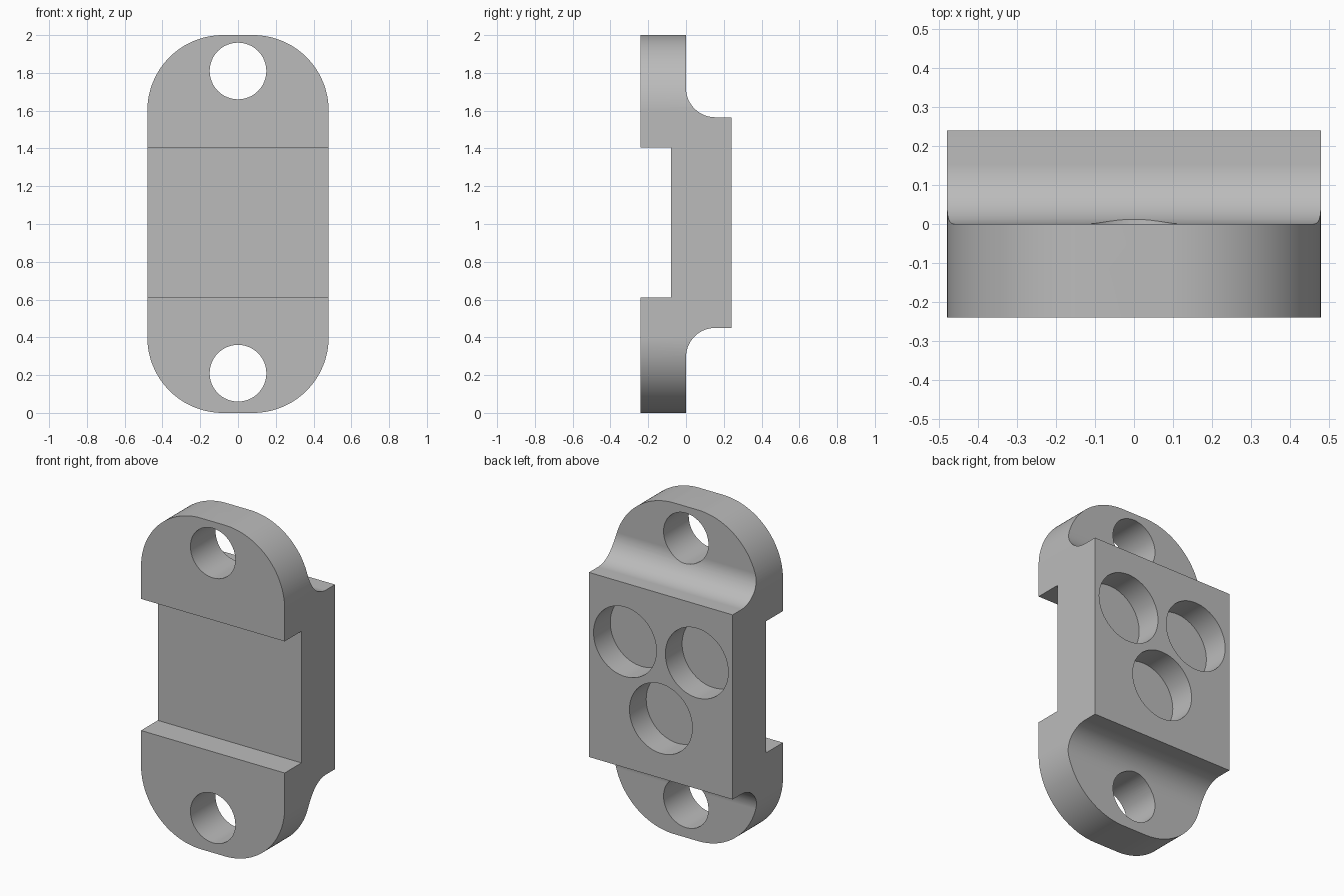
import bpy, bmesh
from math import sin, cos, pi, radians
from mathutils import Vector

cube = bpy.data.objects.get("Cube")
if cube:
    bpy.data.objects.remove(cube)

grey = bpy.data.materials.new("plain grey")
grey.use_nodes = True
grey.diffuse_color = (0.5, 0.5, 0.5, 1)
grey.node_tree.nodes["Principled BSDF"].inputs["Base Color"].default_value = (0.5, 0.5, 0.5, 1)


def arc(cu, cv, r, start, end, steps=24):
    angles = [radians(start + (end - start) * i / steps) for i in range(steps + 1)]
    return [(cu + r * cos(a), cv + r * sin(a)) for a in angles]


def prism(name, points, place, sweep):
    """Extrude a closed 2D outline along the sweep vector."""
    bm = bmesh.new()
    face = bm.faces.new([bm.verts.new(place(u, v)) for u, v in points])
    new = bmesh.ops.extrude_face_region(bm, geom=[face])["geom"]
    bmesh.ops.translate(bm, vec=Vector(sweep),
                        verts=[g for g in new if isinstance(g, bmesh.types.BMVert)])
    bmesh.ops.recalc_face_normals(bm, faces=bm.faces)
    mesh = bpy.data.meshes.new(name)
    bm.to_mesh(mesh)
    bm.free()
    mesh.materials.append(grey)
    obj = bpy.data.objects.new(name, mesh)
    bpy.context.collection.objects.link(obj)
    return obj


def front_prism(name, points, y0, y1):
    return prism(name, points, lambda x, z: (x, y0, z), (0, y1 - y0, 0))


def combine(target, tool, operation):
    mod = target.modifiers.new("cut", 'BOOLEAN')
    mod.operation, mod.solver, mod.object = operation, 'EXACT', tool
    bpy.context.view_layer.objects.active = target
    bpy.ops.object.modifier_apply(modifier=mod.name)
    bpy.data.objects.remove(tool)


# Side profile: end tabs, raised back block with coves, front channel
r = 0.155
profile = [(-0.24, 0), (0, 0)]
profile += arc(r, 0.295, r, 180, 90)
profile += [(0.24, 0.45), (0.24, 1.565)]
profile += arc(r, 1.72, r, 270, 180)
profile += [(0, 2), (-0.24, 2), (-0.24, 1.405), (-0.08, 1.405), (-0.08, 0.61), (-0.24, 0.61)]
bracket = prism("mounting_bracket", profile, lambda y, z: (-0.48, y, z), (0.96, 0, 0))

# Rounded front outline
outline = []
for cx, cz, a in ((0.08, 0.4, -90), (0.08, 1.6, 0), (-0.08, 1.6, 90), (-0.08, 0.4, 180)):
    outline += arc(cx, cz, 0.4, a, a + 90, 32)
combine(bracket, front_prism("outline_helper", outline, -0.5, 0.5), 'INTERSECT')

# Screw holes through both tabs
for z in (0.21, 1.81):
    hole = arc(0, z, 0.15, 0, 360, 64)[:-1]
    combine(bracket, front_prism("screw_hole_helper", hole, -0.6, 0.6), 'DIFFERENCE')

# Three blind round pockets in the back
for x, z in ((0.24, 1.21), (-0.24, 1.21), (0, 0.81)):
    pocket = arc(x, z, 0.21, 0, 360, 64)[:-1]
    combine(bracket, front_prism("pocket_helper", pocket, 0.08, 0.6), 'DIFFERENCE')

# Smooth curved walls, keep crisp edges and flat faces
bpy.ops.object.select_all(action='DESELECT')
bracket.select_set(True)
bpy.context.view_layer.objects.active = bracket
bpy.ops.object.shade_smooth_by_angle(angle=radians(30))
weighted = bracket.modifiers.new("flat_faces", 'WEIGHTED_NORMAL')
weighted.keep_sharp = True
